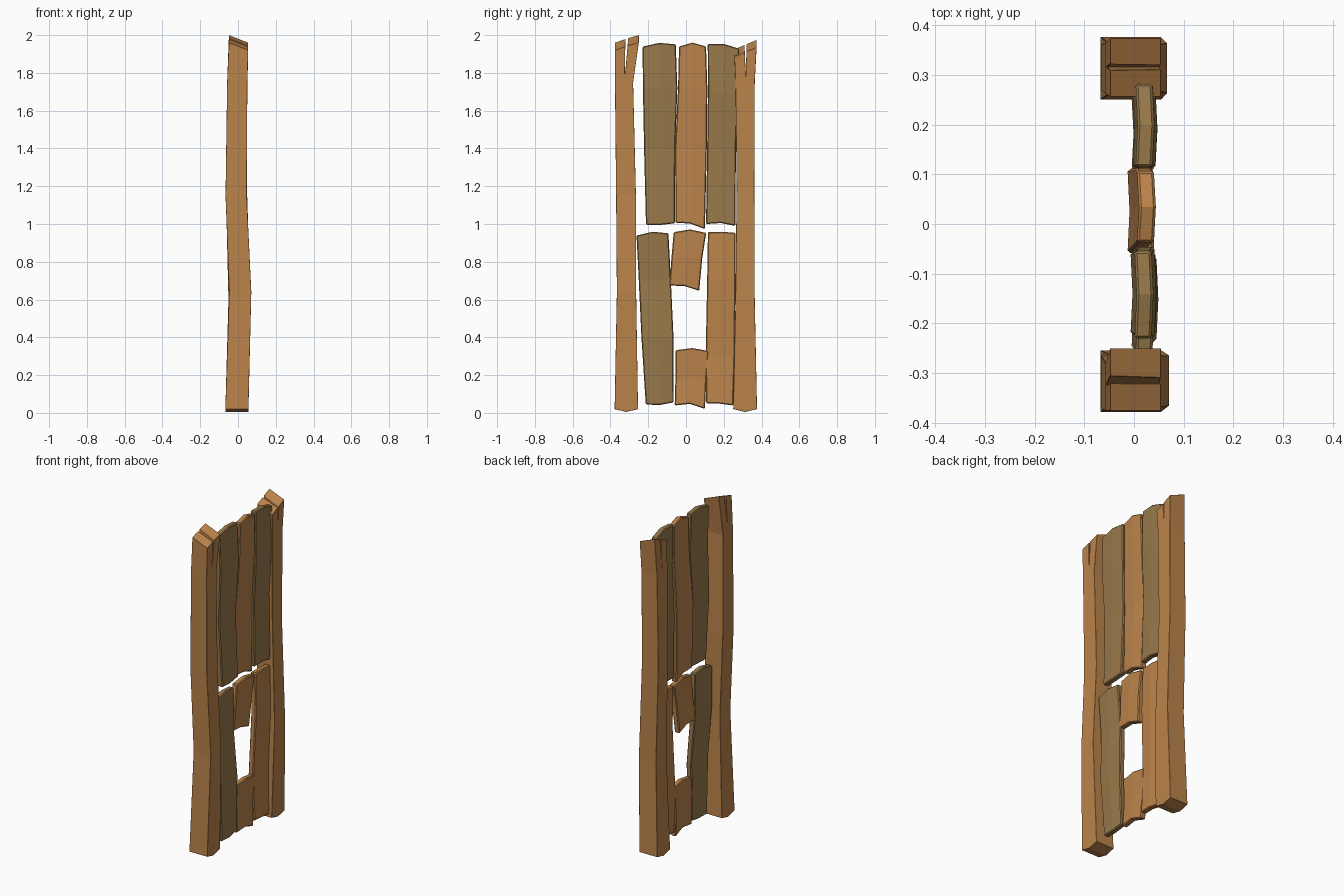
import bpy
import bmesh

cube = bpy.data.objects.get("Cube")
if cube:
    bpy.data.objects.remove(cube, do_unlink=True)


def material(name, colour):
    mat = bpy.data.materials.new(name)
    mat.use_nodes = True
    mat.diffuse_color = colour
    mat.node_tree.nodes["Principled BSDF"].inputs["Base Color"].default_value = colour
    return mat


warm_wood = material("warm brown wood", (0.50, 0.23, 0.07, 1))
olive_wood = material("olive brown wood", (0.31, 0.19, 0.068, 1))


def make_object(name, bm, mat=None):
    bmesh.ops.recalc_face_normals(bm, faces=bm.faces)
    mesh = bpy.data.meshes.new(name)
    bm.to_mesh(mesh)
    bm.free()
    obj = bpy.data.objects.new(name, mesh)
    bpy.context.collection.objects.link(obj)
    if mat:
        mesh.materials.append(mat)
    return obj


def timber(name, mat, rungs, low, high, half, flare=0, slant=0, crease=0.004):
    """Loft a crooked board through rungs of (height, near edge, far edge, sideways shift).
    low and high are (tilt, middle bump) of the two sawn ends."""
    bm = bmesh.new()
    loops = []
    last = len(rungs) - 1
    for i, (z, near, far, shift) in enumerate(rungs):
        tilt, bump = low if i == 0 else high if i == last else (0, 0)
        thick = half + flare * (1 - i / last)
        loop = []
        for side, columns in ((-1, (0, 1, 2)), (1, (2, 1, 0))):
            for j in columns:
                middle = j == 1
                x = shift + side * thick + crease * middle
                y = near + (far - near) * j / 2
                drop = slant * side if i == last else 0
                loop.append(bm.verts.new((x, y, z + tilt * (j - 1) + bump * middle - drop)))
        loops.append(loop)
    for a, b in zip(loops, loops[1:]):
        for k in range(len(a)):
            n = (k + 1) % len(a)
            bm.faces.new((a[k], a[n], b[n], b[k]))
    # Each sawn end is two quads that meet along the middle
    for e in (loops[0], loops[-1]):
        bm.faces.new((e[0], e[1], e[4], e[5]))
        bm.faces.new((e[1], e[2], e[3], e[4]))
    return make_object(name, bm, mat)


def chamfer(obj, width):
    mod = obj.modifiers.new("worn edges", "BEVEL")
    mod.width = width
    mod.segments = 1
    mod.limit_method = "ANGLE"
    mod.angle_limit = 0.7


def split_top(post, name, tip, near, far):
    """Cut a narrow wedge-shaped crack down into the top of a post."""
    bm = bmesh.new()
    ends = []
    for x in (-0.2, 0.2):
        ends.append([bm.verts.new((x, y, z)) for y, z in (tip, (far, 2.1), (near, 2.1))])
    a, b = ends
    bm.faces.new(a)
    bm.faces.new(b)
    for k in range(3):
        n = (k + 1) % 3
        bm.faces.new((a[k], a[n], b[n], b[k]))
    cutter = make_object(name, bm)
    cutter.hide_render = True
    cutter.hide_viewport = True
    mod = post.modifiers.new("crack", "BOOLEAN")
    mod.operation = "DIFFERENCE"
    mod.solver = "EXACT"
    mod.object = cutter


# Two heavy posts with cracked tops
front_post = timber("front_post", warm_wood, [
    (0.02, -0.378, -0.254, -0.006), (0.64, -0.366, -0.264, 0.012),
    (1.15, -0.37, -0.265, -0.01), (1.75, -0.376, -0.28, -0.004),
    (1.96, -0.376, -0.25, 0.003)],
    (0, -0.015), (0.02, 0.002), 0.051, flare=0.01, slant=0.02, crease=0)
back_post = timber("back_post", warm_wood, [
    (0.02, 0.25, 0.376, -0.006), (0.6, 0.262, 0.364, 0.008),
    (1.2, 0.268, 0.362, -0.009), (1.75, 0.262, 0.364, -0.004),
    (1.93, 0.256, 0.374, 0.003)],
    (0, -0.015), (0.025, 0), 0.051, flare=0.01, slant=0.02, crease=0)
split_top(front_post, "front_crack_cutter", (-0.325, 1.76), -0.318, -0.296)
split_top(back_post, "back_crack_cutter", (0.316, 1.8), 0.303, 0.327)
for post in (front_post, back_post):
    chamfer(post, 0.007)

# Planks of the upper and lower panels
planks = [
    ("upper_front_plank", olive_wood, [
        (1.0, -0.212, -0.058, 0.026), (1.4, -0.222, -0.057, 0.01),
        (1.72, -0.228, -0.046, 0.024), (1.945, -0.23, -0.054, 0.018)],
     (0.004, -0.005), (0.006, 0.014)),
    ("upper_middle_plank", warm_wood, [
        (0.99, -0.055, 0.1, 0.012), (1.4, -0.058, 0.11, 0.004),
        (1.72, -0.042, 0.113, 0.02), (1.94, -0.037, 0.106, 0.023)],
     (-0.017, 0.012), (0, 0.02)),
    ("upper_back_plank", olive_wood, [
        (0.995, 0.106, 0.262, 0.022), (1.4, 0.112, 0.264, 0.014),
        (1.7, 0.116, 0.275, 0.026), (1.94, 0.115, 0.282, 0.02)],
     (-0.005, 0.01), (-0.012, 0.014)),
    ("lower_front_plank", olive_wood, [
        (0.05, -0.213, -0.065, 0.02), (0.4, -0.236, -0.066, 0.028),
        (0.7, -0.25, -0.08, 0.012), (0.945, -0.262, -0.093, 0.02)],
     (0.006, -0.008), (0.006, 0.014)),
    ("broken_plank_top", warm_wood, [
        (0.66, -0.088, 0.07, 0.012), (0.82, -0.077, 0.086, 0.02),
        (0.955, -0.065, 0.107, 0.022)],
     (-0.014, 0.012), (-0.002, 0.016)),
    ("broken_plank_bottom", warm_wood, [
        (0.03, -0.06, 0.1, 0.018), (0.18, -0.056, 0.108, 0.01),
        (0.33, -0.055, 0.12, 0.016)],
     (-0.009, 0.018), (-0.002, 0.013)),
    ("lower_back_plank", warm_wood, [
        (0.045, 0.106, 0.25, 0.022), (0.3, 0.104, 0.258, 0.012),
        (0.7, 0.112, 0.262, 0.026), (0.955, 0.116, 0.262, 0.02)],
     (-0.006, 0.004), (-0.002, 0.004)),
]
for name, mat, rungs, low, high in planks:
    chamfer(timber(name, mat, rungs, low, high, half=0.017), 0.005)
